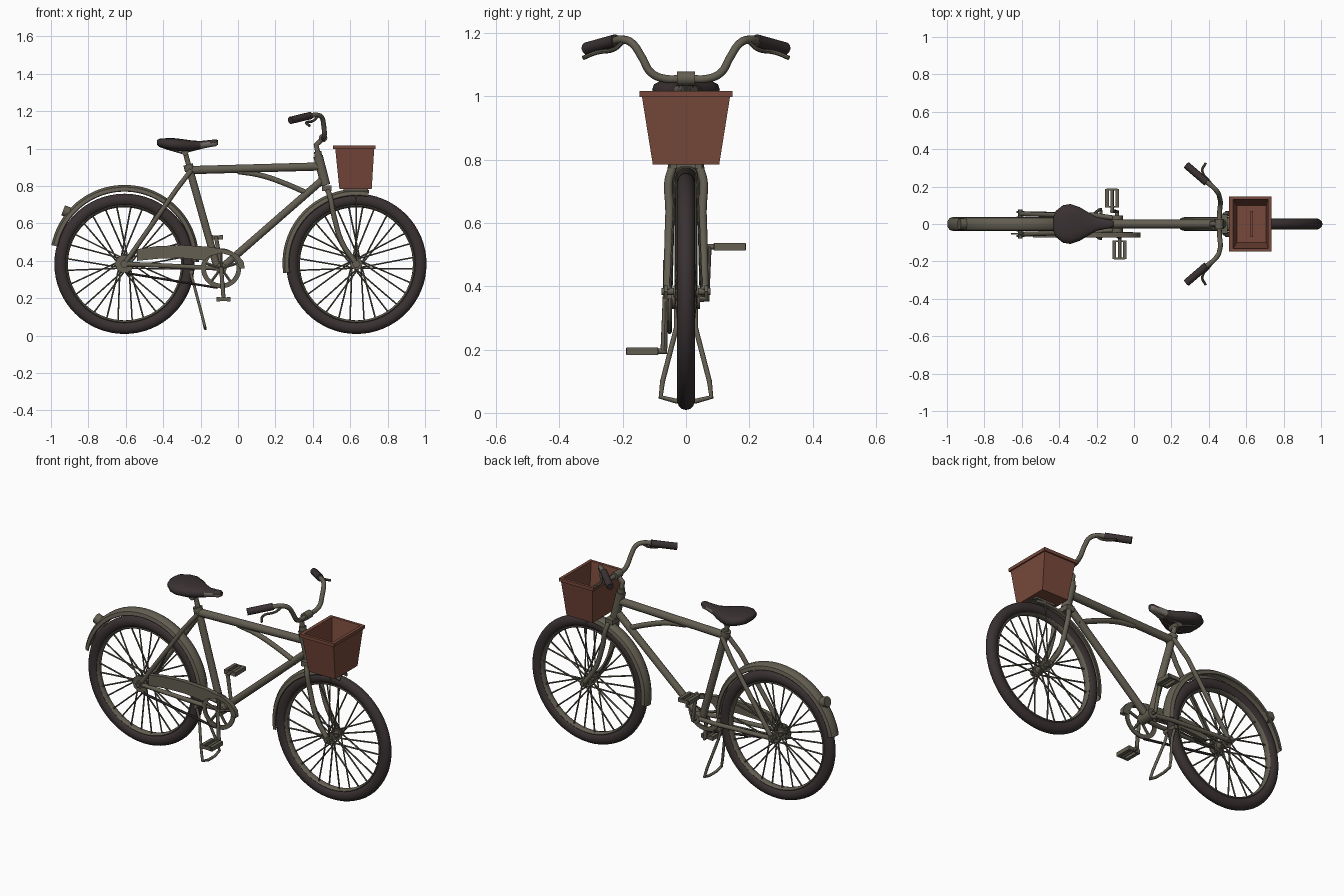
import bpy, bmesh
from math import sin, cos, pi, radians, copysign

if "Cube" in bpy.data.objects:
    bpy.data.objects.remove(bpy.data.objects["Cube"])


def material(name, rgb):
    m = bpy.data.materials.new(name)
    m.diffuse_color = (*rgb, 1)
    m.use_nodes = True
    m.node_tree.nodes["Principled BSDF"].inputs["Base Color"].default_value = m.diffuse_color
    return m


OLIVE = material("olive metal", (0.125, 0.112, 0.083))
DARK = material("dark rubber", (0.042, 0.031, 0.032))
BROWN = material("basket brown", (0.185, 0.066, 0.043))
GREY = material("saddle tip grey", (0.17, 0.15, 0.13))


def finish(name, me, mat, angle=40):
    bm = bmesh.new()
    bm.from_mesh(me)
    bmesh.ops.recalc_face_normals(bm, faces=bm.faces)
    bm.to_mesh(me)
    bm.free()
    me.materials.clear()
    me.materials.append(mat)
    me.polygons.foreach_set("use_smooth", [True] * len(me.polygons))
    me.set_sharp_from_angle(angle=radians(angle))
    ob = bpy.data.objects.new(name, me)
    bpy.context.collection.objects.link(ob)
    return ob


def tube(name, paths, r, mat=OLIVE, curved=False, res=3):
    """Round bars along one or several point paths."""
    if not isinstance(paths[0][0], (tuple, list)):
        paths = [paths]
    cu = bpy.data.curves.new(name, 'CURVE')
    cu.dimensions = '3D'
    cu.bevel_depth, cu.bevel_resolution = r, res
    cu.use_fill_caps, cu.resolution_u = True, 6
    for pts in paths:
        sp = cu.splines.new('BEZIER')
        sp.bezier_points.add(len(pts) - 1)
        for bp, p in zip(sp.bezier_points, pts):
            bp.co = p
            bp.handle_left_type = bp.handle_right_type = 'AUTO' if curved else 'VECTOR'
        if not curved:
            sp.resolution_u = 1
    tmp = bpy.data.objects.new(name, cu)
    bpy.context.collection.objects.link(tmp)
    bpy.context.view_layer.update()
    dg = bpy.context.evaluated_depsgraph_get()
    me = bpy.data.meshes.new_from_object(tmp.evaluated_get(dg))
    bpy.data.objects.remove(tmp)
    return finish(name, me, mat)


def loft(name, rings, mat, loop=False, caps=True, angle=40):
    """Skin a list of closed point rings."""
    n, m = len(rings[0]), len(rings)
    faces = [(i * n + j, i * n + (j + 1) % n, (i + 1) % m * n + (j + 1) % n, (i + 1) % m * n + j)
             for i in range(m if loop else m - 1) for j in range(n)]
    if caps and not loop:
        faces += [tuple(range(n)), tuple(range((m - 1) * n, m * n))]
    me = bpy.data.meshes.new(name)
    me.from_pydata([p for r in rings for p in r], [], faces)
    return finish(name, me, mat, angle)


def sweep(name, profile, cx, cz, mat, a0=0, a1=360, steps=64, y0=0):
    """Sweep a closed (radius, y) profile round an axis along y."""
    full = a1 - a0 == 360
    rings = []
    for i in range(steps if full else steps + 1):
        a = radians(a0 + (a1 - a0) * i / steps)
        rings.append([(cx + r * cos(a), y0 + y, cz + r * sin(a)) for r, y in profile])
    return loft(name, rings, mat, loop=full)


def oval(r, rr, ry, n=14):
    return [(r + rr * cos(2 * pi * k / n), ry * sin(2 * pi * k / n)) for k in range(n)]


def box(name, c, s, mat=OLIVE):
    rings = [[(c[0] + u * s[0] / 2, c[1] + v * s[1] / 2, c[2] + w * s[2] / 2)
              for u, v in ((-1, -1), (1, -1), (1, 1), (-1, 1))] for w in (-1, 1)]
    return loft(name, rings, mat)


RX, FX, WZ = -0.607, 0.633, 0.384     # wheel axles
BX, BZ = -0.09, 0.36                  # crank axle

# wheels
for side, x in (("rear", RX), ("front", FX)):
    sweep(side + "_tire", oval(0.342, 0.033, 0.029), x, WZ, DARK)
    sweep(side + "_rim", oval(0.311, 0.009, 0.02, 8), x, WZ, OLIVE)
    tube(side + "_axle", [(x, -0.078, WZ), (x, 0.078, WZ)], 0.012)
    tube(side + "_hub", [(x, -0.04, WZ), (x, 0.04, WZ)], 0.02)
    spokes = []
    for s in (-1, 1):
        tube(side + "_hub_flange", [(x, s * 0.028, WZ), (x, s * 0.034, WZ)], 0.033)
        tube(side + "_axle_nut", [(x, s * 0.058, WZ), (x, s * 0.07, WZ)], 0.022, res=1)
        for k in range(14):
            a = 2 * pi * (k + (0.25 if s > 0 else -0.2)) / 14
            b = a + (0.9 if k % 2 else -0.9)
            spokes.append([(x + 0.028 * cos(b), s * 0.031, WZ + 0.028 * sin(b)),
                           (x + 0.308 * cos(a), s * 0.005, WZ + 0.308 * sin(a))])
    tube(side + "_spokes", spokes, 0.0045, res=1)

# mudguards: thin arched shells
def guard(R):
    outer = [(R - 0.032, -0.037), (R - 0.012, -0.032), (R, -0.014),
             (R, 0.014), (R - 0.012, 0.032), (R - 0.032, 0.037)]
    return outer + [(r - 0.004, y * 0.9) for r, y in reversed(outer)]


sweep("rear_mudguard", guard(0.398), RX, 0.408, OLIVE, -2, 169, 40)
sweep("front_mudguard", guard(0.395), FX, 0.389, OLIVE, 80, 188, 28)
tube("tail_lamp", [(-0.895, 0, 0.655), (-0.935, 0, 0.67)], 0.03)
tube("front_guard_stays", [[(FX, s * 0.05, WZ), (FX, s * 0.034, 0.76)] for s in (-1, 1)], 0.004, res=1)

# frame
tube("seat_tube", [(-0.262, 0, 0.9), (BX - 0.02, 0, BZ)], 0.021)
tube("seat_post", [(-0.285, 0, 0.99), (-0.258, 0, 0.89)], 0.014)
tube("seat_clamp", [(-0.267, 0, 0.915), (-0.258, 0, 0.88)], 0.027)
tube("top_tube", [(-0.26, 0, 0.885), (0.455, 0, 0.905)], 0.023)
tube("curved_brace", [(0.0, 0, 0.878), (0.12, 0, 0.858), (0.26, 0, 0.81), (0.385, 0, 0.755)], 0.015, curved=True)
tube("down_tube", [(0.46, 0, 0.84), (BX, 0, BZ)], 0.021)
tube("head_tube", [(0.428, 0, 0.96), (0.468, 0, 0.805)], 0.027)
tube("crank_shell", [(BX, -0.045, BZ), (BX, 0.045, BZ)], 0.03)
for s, side in ((-1, "right"), (1, "left")):
    tube(side + "_seat_stay", [(-0.25, s * 0.022, 0.885), (-0.33, s * 0.045, 0.78), (RX, s * 0.055, WZ)], 0.013)
    tube(side + "_chain_stay", [(BX, s * 0.03, BZ), (-0.22, s * 0.048, 0.366), (RX, s * 0.055, WZ)], 0.013)
    tube(side + "_fork_blade", [(0.47, s * 0.02, 0.79), (0.485, s * 0.046, 0.765), (0.515, s * 0.052, 0.63),
                                (0.56, s * 0.056, 0.49), (FX, s * 0.058, WZ)], 0.014, curved=True)
box("fork_crown", (0.475, 0, 0.788), (0.05, 0.1, 0.03))

# handlebar, grips and levers
tube("stem", [(0.435, 0, 0.94), (0.418, 0, 1.02), (0.455, 0, 1.055)], 0.015)
tube("stem_collar", [(0.43, 0, 0.955), (0.426, 0, 0.985)], 0.021)
tube("bar_clamp", [(0.455, -0.028, 1.057), (0.455, 0.028, 1.057)], 0.023)
for s, side in ((-1, "right"), (1, "left")):
    tube(side + "_handlebar", [(0.455, 0, 1.057), (0.458, s * 0.07, 1.057), (0.462, s * 0.11, 1.075),
                               (0.458, s * 0.14, 1.125), (0.447, s * 0.17, 1.168), (0.42, s * 0.2, 1.18),
                               (0.38, s * 0.23, 1.174), (0.3, s * 0.3, 1.155)], 0.013, curved=True)
    tube(side + "_grip", [(0.388, s * 0.222, 1.177), (0.28, s * 0.315, 1.151)], 0.02, DARK)
    tube(side + "_brake_lever", [(0.425, s * 0.2, 1.172), (0.405, s * 0.225, 1.15), (0.365, s * 0.285, 1.138),
                                 (0.383, s * 0.325, 1.122)], 0.007, curved=True, res=2)

# saddle: x, half width, top, bottom
stations = [(-0.433, 0.03, 1.046, 1.022), (-0.42, 0.068, 1.053, 1.008), (-0.38, 0.1, 1.056, 0.995),
            (-0.34, 0.107, 1.056, 0.988), (-0.29, 0.09, 1.05, 0.985), (-0.24, 0.06, 1.043, 0.988),
            (-0.2, 0.037, 1.041, 0.998), (-0.15, 0.026, 1.046, 1.008), (-0.122, 0.022, 1.05, 1.012),
            (-0.108, 0.012, 1.046, 1.02)]


def power(v, e=0.75):
    return copysign(abs(v) ** e, v)


seat = loft("saddle", [[(x, w * power(cos(k * pi / 8)), (t + b) / 2 + (t - b) / 2 * power(sin(k * pi / 8)))
                        for k in range(16)] for x, w, t, b in stations], DARK, angle=60)
seat.data.materials.append(GREY)
for p in seat.data.polygons:
    if p.center.x > -0.18 and p.center.z < 1.032:
        p.material_index = 1
tube("saddle_clamp", [(-0.283, -0.035, 0.98), (-0.283, 0.035, 0.98)], 0.018)
tube("saddle_rails", [[(-0.38, s * 0.05, 1.0), (-0.3, s * 0.03, 0.977), (-0.16, s * 0.01, 1.012)]
                      for s in (-1, 1)], 0.006, res=1)

# basket: tapered open box with a lip
def rect(x0, x1, y, z):
    return [(x0, -y, z), (x1, -y, z), (x1, y, z), (x0, y, z)]


loft("basket", [rect(0.542, 0.715, 0.105, 0.785), rect(0.52, 0.728, 0.139, 0.998), rect(0.509, 0.735, 0.147, 0.998),
                rect(0.509, 0.735, 0.147, 1.017), rect(0.53, 0.717, 0.131, 1.017),
                rect(0.55, 0.707, 0.098, 0.797)], BROWN)
box("basket_floor_rib", (0.63, 0, 0.8), (0.012, 0.14, 0.012), BROWN)
box("basket_bracket", (0.63, 0, 0.78), (0.13, 0.06, 0.012))

# chain drive
ring = [(0.082, -0.004), (0.107, -0.004), (0.107, 0.004), (0.082, 0.004)]
sweep("chainring", ring, BX, BZ, OLIVE, steps=40, y0=-0.052)
tube("chainring_arms", [[(BX, -0.052, BZ), (BX + 0.088 * cos(a), -0.052, BZ + 0.088 * sin(a))]
                        for a in (0.3 + k * 2 * pi / 5 for k in range(5))], 0.008, res=1)
tube("lower_chain", [(-0.6, -0.052, 0.335), (BX - 0.02, -0.052, 0.256)], 0.007, DARK, res=1)
tube("rear_sprocket", [(RX, -0.056, WZ), (RX, -0.048, WZ)], 0.05)
cover = [(-0.54, 0.4), (-0.54, 0.462), (-0.44, 0.478), (-0.3, 0.484), (-0.16, 0.476), (-0.05, 0.458), (0.0, 0.432),
         (0.03, 0.395), (0.036, 0.36), (0.006, 0.36), (-0.005, 0.395), (-0.03, 0.425), (-0.09, 0.442),
         (-0.15, 0.425), (-0.18, 0.402), (-0.3, 0.415), (-0.42, 0.412)]
loft("chain_guard", [[(x, y, z) for x, z in cover] for y in (-0.072, -0.045)], OLIVE)

# cranks and pedals
for s, side, px, pz in ((-1, "right", -0.077, 0.195), (1, "left", -0.117, 0.525)):
    tube(side + "_crank", [(BX, s * 0.03, BZ), (BX, s * 0.066, BZ), (px, s * 0.07, pz)], 0.011)
    tube(side + "_pedal_axle", [(px, s * 0.06, pz), (px, s * 0.185, pz)], 0.009)
    for d in (-1, 1):
        box(side + "_pedal_pad", (px + d * 0.028, s * 0.138, pz), (0.02, 0.1, 0.024))
    for y in (0.092, 0.185):
        box(side + "_pedal_end", (px, s * y, pz), (0.06, 0.01, 0.02))

# kickstand loop
tube("kickstand", [(-0.255, -0.03, 0.34), (-0.235, -0.03, 0.27), (-0.19, -0.074, 0.1), (-0.178, -0.08, 0.05),
                   (-0.175, -0.03, 0.037), (-0.175, 0.03, 0.037), (-0.178, 0.08, 0.05), (-0.19, 0.074, 0.1),
                   (-0.235, 0.03, 0.27), (-0.255, 0.03, 0.34)], 0.008)
tube("kickstand_pivot", [(-0.25, -0.045, 0.34), (-0.25, 0.045, 0.34)], 0.013)
